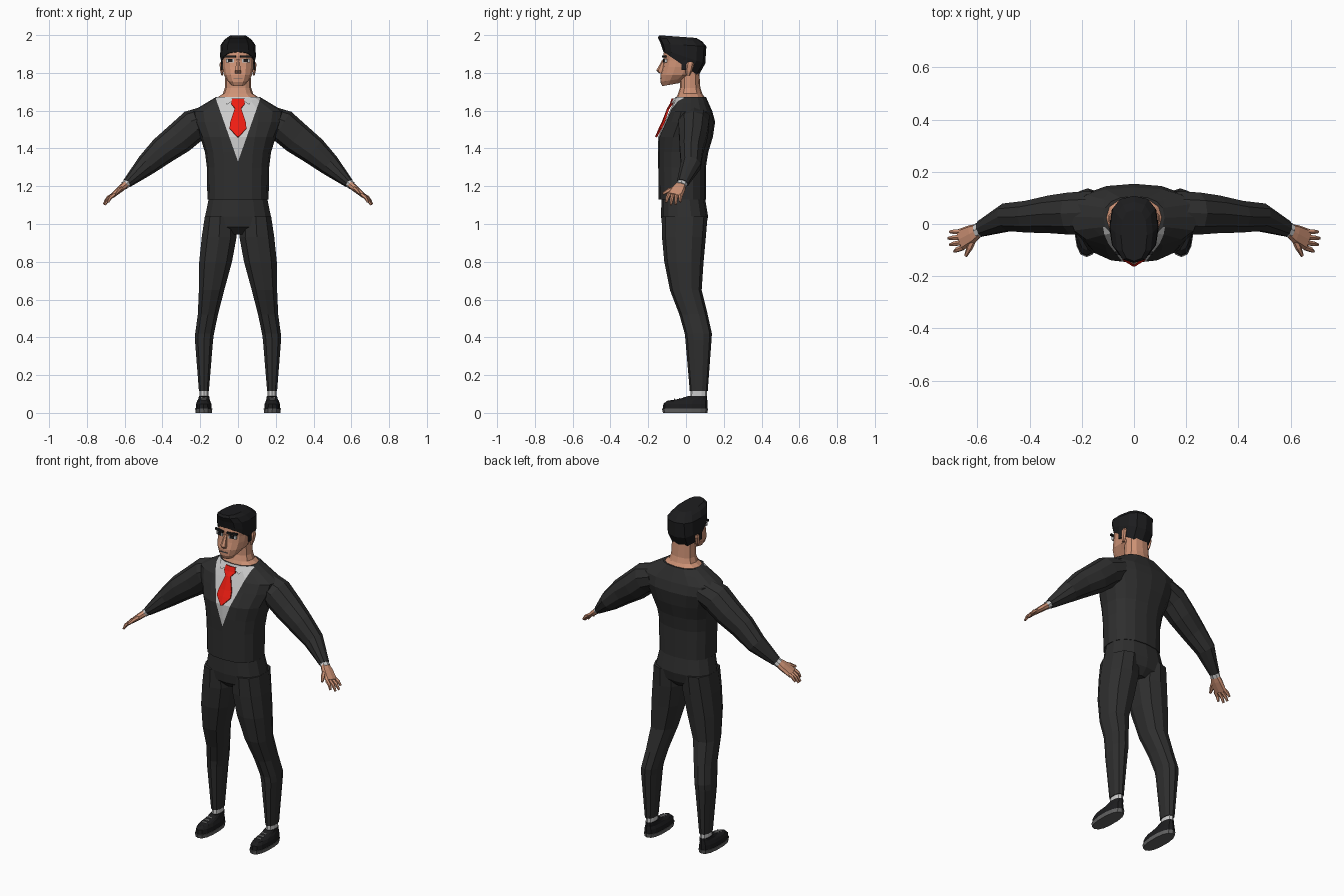
import bpy, bmesh, math
from mathutils import Vector


def material(name, r, g, b):
    m = bpy.data.materials.new(name)
    m.diffuse_color = (r, g, b, 1)
    return m


DARK = material("dark_cloth", .028, .028, .028)
BLACK = material("black", .012, .012, .013)
SKIN = material("skin", .62, .29, .18)
RED = material("red", .85, .012, .006)
SOLE = material("sole", .12, .12, .12)
GREY = material("light_grey", .55, .55, .55)


def finish(name, bm, mats, mirror=False):
    bmesh.ops.recalc_face_normals(bm, faces=bm.faces)
    me = bpy.data.meshes.new(name)
    bm.to_mesh(me)
    bm.free()
    for m in mats:
        me.materials.append(m)
    ob = bpy.data.objects.new(name, me)
    bpy.context.collection.objects.link(ob)
    if mirror:
        ob.modifiers.new("mirror", 'MIRROR').use_mirror_merge = False
    return ob


def skin_loops(loops):
    bm = bmesh.new()
    vs = [[bm.verts.new(p) for p in lp] for lp in loops]
    n = len(vs[0])
    for a, b in zip(vs, vs[1:]):
        for i in range(n):
            j = (i + 1) % n
            bm.faces.new((a[i], a[j], b[j], b[i]))
    bm.faces.new(vs[0])
    bm.faces.new(vs[-1])
    return bm


def unit_loop(n, e):
    pts = []
    for i in range(n):
        a = 2 * math.pi * i / n
        c, s = math.sin(a), -math.cos(a)
        pts.append((math.copysign(abs(c) ** (2 / e), c), math.copysign(abs(s) ** (2 / e), s)))
    return pts


def loft(rings, n=12, e=2.4):
    """rings: (z, x_min, x_max, y_front, y_back[, z_back])"""
    loops = []
    for z, x0, x1, yf, yb, *zb in rings:
        zb = zb[0] if zb else z
        loops.append([((x0 + x1) / 2 + u * (x1 - x0) / 2, (yf + yb) / 2 + v * (yb - yf) / 2,
                       z + (zb - z) * (v + 1) / 2) for u, v in unit_loop(n, e)])
    return skin_loops(loops)


def sym(rings):
    """rings centred on x = 0: (z, half_width, y_front, y_back[, z_back])"""
    return [(r[0], -r[1], r[1], *r[2:]) for r in rings]


def tube(rings, n=8, e=2.0):
    """rings: (x, y, z, radius_up, radius_side) along a limb"""
    c = [Vector(r[:3]) for r in rings]
    loops = []
    for i, r in enumerate(rings):
        t = (c[min(i + 1, len(c) - 1)] - c[max(i - 1, 0)]).normalized()
        up = t.cross(Vector((0, 1, 0))).normalized()
        side = up.cross(t)
        loops.append([c[i] + side * u * r[4] + up * v * r[3] for u, v in unit_loop(n, e)])
    return skin_loops(loops)


def box(name, loc, size, mat, rz=0, rx=0, mirror=False):
    bm = bmesh.new()
    bmesh.ops.create_cube(bm, size=1)
    from mathutils import Euler, Matrix
    m = Matrix.LocRotScale(Vector(loc), Euler((rx, 0, rz)), Vector(size))
    bmesh.ops.transform(bm, matrix=m, verts=bm.verts)
    return finish(name, bm, [mat], mirror)


# jacket body, with the shirt opening cut into its front as a V
bm = loft(sym([(1.13, .162, -.145, .105), (1.30, .165, -.147, .105), (1.38, .175, -.149, .118),
               (1.46, .20, -.148, .142), (1.54, .235, -.112, .154), (1.595, .245, -.088, .14),
               (1.64, .17, -.068, .12), (1.672, .117, -.056, .106)]), n=16)
for s in (-1, 1):
    bmesh.ops.bisect_plane(bm, geom=bm.verts[:] + bm.edges[:] + bm.faces[:], dist=1e-5,
                           plane_co=(0, 0, 1.33), plane_no=Vector((s * .34, 0, -.12)).normalized())
for f in bm.faces:
    c = f.calc_center_median()
    if c.y < -.01 and c.z < 1.67 and .34 * abs(c.x) < .12 * (c.z - 1.33):
        f.material_index = 1
finish("jacket", bm, [DARK, GREY])

# tie: knot and blade following the chest slope
bm = bmesh.new()
tie = [(1.663, .03, -.066), (1.635, .036, -.076), (1.612, .016, -.09),
       (1.54, .04, -.118), (1.505, .044, -.135), (1.46, .003, -.154)]
rows = [[bm.verts.new((x, y + abs(x) * .15 - .005, z)) for x in (-w, 0, w)] for z, w, y in tie]
for a, b in zip(rows, rows[1:]):
    for i in (0, 1):
        bm.faces.new((a[i], b[i], b[i + 1], a[i + 1]))
ob = finish("tie", bm, [RED])
mod = ob.modifiers.new("thickness", 'SOLIDIFY')
mod.thickness = .01
mod.offset = 0

# shirt collar wings
bm = bmesh.new()
bm.faces.new([bm.verts.new(p) for p in
              ((.012, -.072, 1.662), (.085, -.045, 1.672), (.06, -.078, 1.632))])
finish("collar", bm, [GREY], True)

# sleeves, cuffs
finish("sleeve", tube([(.15, .045, 1.555, .075, .085), (.235, .04, 1.52, .088, .085),
                       (.31, .037, 1.455, .085, .076), (.40, .028, 1.388, .075, .064),
                       (.485, .026, 1.312, .058, .056), (.587, -.018, 1.216, .026, .032)],
                      n=10), [DARK], True)
finish("cuff", tube([(.575, -.015, 1.226, .023, .03), (.603, -.026, 1.203, .022, .029)]),
       [GREY], True)

# hands
finish("palm", tube([(.59, -.022, 1.213, .018, .024), (.62, -.038, 1.188, .018, .036),
                     (.665, -.06, 1.15, .013, .042)], e=2.8), [SKIN], True)
tips = [(.705, -.03, 1.118), (.711, -.055, 1.104), (.705, -.08, 1.102), (.688, -.105, 1.115)]
for i, t in enumerate(tips):
    a = Vector((.655, -.03 - .02 * i, 1.157))
    m = a.lerp(Vector(t), .55) + Vector((.004, 0, .005))
    finish("finger", tube([(*a, .011, .011), (*m, .01, .01), (*t, .006, .006)], n=6),
           [SKIN], True)
finish("thumb", tube([(.612, -.045, 1.192, .014, .016), (.63, -.09, 1.178, .011, .013),
                      (.645, -.122, 1.16, .006, .007)], n=6), [SKIN], True)

# trousers: pelvis and legs
finish("trouser_seat", loft(sym([(.945, .05, -.085, .07), (.985, .165, -.125, .105),
                                 (1.04, .178, -.132, .117), (1.14, .157, -.13, .1)]),
                            n=14), [DARK])
finish("trouser_leg", loft([(.115, .153, .208, .02, .115), (.385, .13, .23, -.003, .135),
                            (.42, .125, .229, -.007, .137), (.52, .104, .215, -.035, .115),
                            (.65, .07, .21, -.085, .083), (.80, .028, .209, -.115, .093),
                            (.93, .004, .196, -.127, .105), (1.04, .01, .179, -.129, .114)],
                           n=10), [DARK], True)

# socks and shoes
finish("sock", loft([(.07, .155, .204, .022, .11), (.13, .157, .204, .025, .11)], n=10),
       [GREY], True)
finish("sole", loft([(0, .137, .225, -.122, .113), (.022, .135, .228, -.127, .117)], n=14),
       [SOLE], True)
finish("shoe", loft([(.021, .138, .225, -.122, .114), (.048, .14, .223, -.12, .114),
                     (.064, .147, .217, -.1, .113), (.075, .15, .21, -.03, .112),
                     (.09, .152, .207, .012, .111)], n=14), [BLACK], True)
for i in range(3):
    box("lace", (.181, -.06 + .025 * i, .073 + .004 * i), (.03, .006, .006), GREY, mirror=True)

# neck and head
finish("neck", loft(sym([(1.63, .1, -.05, .085), (1.668, .112, -.053, .101),
                         (1.69, .08, -.042, .086), (1.72, .07, -.032, .076),
                         (1.81, .066, -.03, .07)]), n=12), [SKIN])
finish("head", loft(sym([(1.73, .036, -.126, -.04, 1.745), (1.752, .058, -.136, .01, 1.775),
                         (1.79, .077, -.135, .045), (1.83, .084, -.124, .062),
                         (1.865, .085, -.118, .075), (1.89, .086, -.121, .08),
                         (1.94, .082, -.112, .08)]), n=14), [SKIN])
finish("nose", loft(sym([(1.797, .017, -.14, -.11), (1.812, .017, -.158, -.11),
                         (1.872, .008, -.124, -.1)]), n=6), [SKIN])
finish("ear", loft([(1.785, .078, .088, .0, .02), (1.81, .078, .095, -.003, .032),
                    (1.845, .08, .099, .0, .042), (1.858, .082, .094, .01, .036)], n=6),
       [SKIN], True)

# hair, hem rising from the nape to the forehead
finish("hair", loft(sym([(1.912, .087, -.12, .066, 1.785), (1.925, .095, -.124, .102, 1.85),
                         (1.955, .092, -.134, .108, 1.94), (1.985, .072, -.149, .085, 1.967),
                         (1.999, .05, -.142, .055, 1.985)]), n=12, e=2.6), [BLACK])
box("sideburn", (.086, -.012, 1.85), (.008, .024, .07), BLACK, mirror=True)

# face details
box("brow", (.042, -.116, 1.887), (.062, .012, .011), BLACK, rz=.2, mirror=True)
box("eye", (.042, -.111, 1.865), (.044, .012, .018), GREY, rz=.2, mirror=True)
box("pupil", (.04, -.1135, 1.866), (.026, .012, .017), BLACK, rz=.2, mirror=True)
box("mouth", (0, -.134, 1.772), (.045, .008, .004), SOLE)
